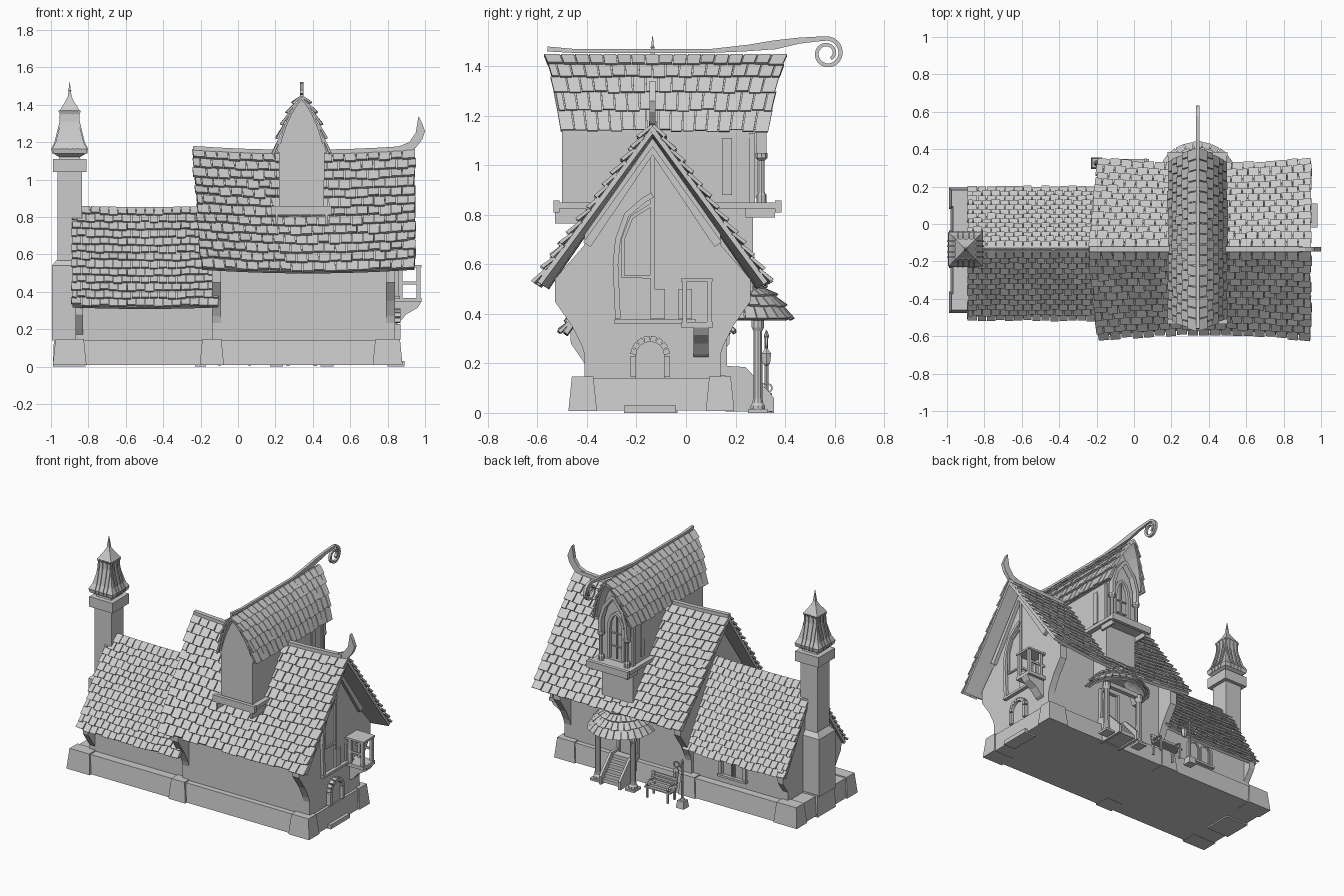
import bpy, bmesh, random
from math import sin, cos, pi, radians
from mathutils import Vector as V

if "Cube" in bpy.data.objects:
    bpy.data.objects.remove(bpy.data.objects["Cube"])
random.seed(4)
YC = -0.135          # ridge line of the long roofs
TX = 0.34            # centre of the cross tower

def finish(name, bm):
    bmesh.ops.recalc_face_normals(bm, faces=bm.faces)
    me = bpy.data.meshes.new(name)
    bm.to_mesh(me); bm.free()
    ob = bpy.data.objects.new(name, me)
    bpy.context.collection.objects.link(ob)
    return ob

def hexa(bm, bot, top):
    a = [bm.verts.new(p) for p in bot]; b = [bm.verts.new(p) for p in top]
    bm.faces.new(a); bm.faces.new(b)
    for i in range(4):
        j = (i + 1) % 4
        bm.faces.new((a[i], a[j], b[j], b[i]))

def block(name, x0, x1, y0, y1, z0, z1, i=0.0):
    """Box whose top is inset by i."""
    bm = bmesh.new()
    hexa(bm, [(x0, y0, z0), (x1, y0, z0), (x1, y1, z0), (x0, y1, z0)],
         [(x0+i, y0+i, z1), (x1-i, y0+i, z1), (x1-i, y1-i, z1), (x0+i, y1-i, z1)])
    return finish(name, bm)

def prism(name, poly, axis, c0, c1):
    """2D profile extruded along x (profile is y,z) or y (profile is x,z)."""
    f = (lambda a, b, c: (c, a, b)) if axis == 'x' else (lambda a, b, c: (a, c, b))
    bm = bmesh.new()
    A = [bm.verts.new(f(a, b, c0)) for a, b in poly]
    B = [bm.verts.new(f(a, b, c1)) for a, b in poly]
    bm.faces.new(A); bm.faces.new(B)
    for i in range(len(A)):
        j = (i + 1) % len(A)
        bm.faces.new((A[i], A[j], B[j], B[i]))
    return finish(name, bm)

def ribbon(name, pts, w, axis, c0, c1):
    """Flat band following a 2D path; w is a width or a list of widths."""
    n = len(pts); w = w if isinstance(w, list) else [w] * n
    L, R = [], []
    for i in range(n):
        p = V(pts[i]); t = (V(pts[min(i+1, n-1)]) - V(pts[max(i-1, 0)])).normalized()
        m = V((-t.y, t.x)) * w[i] / 2
        L.append(tuple(p + m)); R.append(tuple(p - m))
    return prism(name, L + R[::-1], axis, c0, c1)

def lathe(name, prof, n, x, y, rot=0.0):
    bm = bmesh.new(); k = 2 ** .5 if n == 4 else 1
    rings = [[bm.verts.new((x + k*r*cos(rot + 2*pi*i/n), y + k*r*sin(rot + 2*pi*i/n), z))
              for i in range(n)] for r, z in prof]
    bm.faces.new(rings[0]); bm.faces.new(rings[-1])
    for a, b in zip(rings, rings[1:]):
        for i in range(n):
            bm.faces.new((a[i], a[(i+1) % n], b[(i+1) % n], b[i]))
    return finish(name, bm)

def tiled(name, S, rows, cols, t=0.016, deck=0.02, jit=0.12):
    """Overlapping tiles plus a deck on the surface S(u along, v down)."""
    def P(u, v, h):
        n = (S(u+.01, v) - S(u-.01, v)).cross(S(u, v+.01) - S(u, v-.01)).normalized()
        return S(u, v) + (n if n.z > 0 else -n) * h
    bm = bmesh.new()
    for i in range(rows):
        for j in range(12):
            q = [(j/12, i/rows), ((j+1)/12, i/rows), ((j+1)/12, (i+1)/rows), (j/12, (i+1)/rows)]
            hexa(bm, [P(u, v, -deck) for u, v in q], [P(u, v, 0) for u, v in q])
        off = .5 * (i % 2)
        for j in range(cols + 1):
            u0, u1 = max(0, (j-off)/cols), min(1, (j+1-off)/cols)
            if u1 - u0 < .01: continue
            g = .045 / cols
            u0 += g if u0 > 0 else -random.uniform(0, .2)/cols
            u1 -= g if u1 < 1 else -random.uniform(0, .2)/cols
            v0, v1 = i/rows, (i + 1.1 + random.uniform(-jit, jit))/rows
            h = t * random.uniform(.7, 1.15)
            hexa(bm, [P(u0, v0, -.004), P(u1, v0, -.004), P(u1, v1, h-.004), P(u0, v1, h-.004)],
                 [P(u0, v0, t*.5), P(u1, v0, t*.5), P(u1, v1, h+t*.7), P(u0, v1, h+t*.7)])
    return finish(name, bm)

def lerp(a, b, t): return a + (b - a) * t
def arch(cx, w, z0, zs, h, n=10):
    return [(cx-w, z0)] + [(cx - w*cos(pi*i/n), zs + h*sin(pi*i/n)) for i in range(n+1)] + [(cx+w, z0)]
def pointed(cx, w, z0, zs, h):
    half = [(w, z0), (w, zs), (w*.9, zs+h*.4), (w*.55, zs+h*.78)]
    return [(cx-a, b) for a, b in half] + [(cx, zs+h)] + [(cx+a, b) for a, b in half[::-1]]
def mir(poly): return [(2*YC - a, b) for a, b in poly]

# Stone plinth with tapered piers
block("plinth", -.98, .87, -.46, .185, .01, .14, .012)
for x0, x1 in ((-.99, -.81), (-.205, -.075), (.72, .88)):
    block("plinth_pier", x0, x1, -.475, -.36, .008, .147, .014)
    block("plinth_pier", x0, x1, .08, .195, .008, .147, .014)

# House walls
prism("main_walls", [(-.41, .1), (.14, .1), (.14, .72), (YC, 1.11), (-.41, .72)], 'x', -.14, .84)
prism("wing_walls", [(-.39, .1), (.12, .1), (.12, .41), (YC, .81), (-.39, .45)], 'x', -.87, -.1)

# Eave brackets
big = [(-.40, .2), (-.42, .27), (-.46, .35), (-.53, .45), (-.53, .54), (-.40, .69)]
small = [(-.38, .16), (-.41, .2), (-.465, .28), (-.47, .36), (-.38, .46)]
for x in (.79, -.14):
    for p in (big, mir(big)): prism("eave_bracket", p, 'x', x, x + .05)
for p in (small, [(a - .02, b) for a, b in mir(small)]): prism("wing_bracket", p, 'x', -.87, -.83)

# Long roofs
for s in (-1, 1):
    def main(u, v, s=s):
        k = (2*u - 1) ** 2
        return V((lerp(-.24 + .05*v, .94, u), YC + s*(.435 + .03*k)*v, 1.14 + .02*k - .63*v))
    def wing(u, v, s=s):
        k = (2*u - 1) ** 2
        return V((lerp(-.885, -.11, u), YC + s*(.36 if s < 0 else .315)*v, .85 + .008*k - .53*v))
    tiled("main_roof", main, 13, 19)
    tiled("wing_roof", wing, 13, 16, .014)
ribbon("main_ridge", [(lerp(-.24, .9, i/8), 1.145 + .02*(i/4 - 1)**2) for i in range(9)], .03, 'y', YC-.015, YC+.015)
prism("ridge_horn", [(.68, 1.15), (.84, 1.17), (.915, 1.2), (.95, 1.25), (.965, 1.34), (.985, 1.3), (1.0, 1.26),
      (.985, 1.215), (.95, 1.17), (.9, 1.14)], 'y', YC-.012, YC+.012)

# Cross tower: lower bay, platform, walls
block("tower_bay", TX-.12, TX+.12, -.38, .27, .49, .83)
block("tower_platform", TX-.155, TX+.155, -.525, .375, .825, .85)
for y0, y1 in ((-.535, -.51), (.36, .385)): block("platform_edge", TX-.16, TX+.16, y0, y1, .81, .858)
for x in (TX-.14, TX+.125):
    block("platform_peg", x, x+.015, -.53, -.35, .765, .825)
    block("platform_peg", x, x+.015, .24, .36, .79, .825)
def bez(v): return ((2*v*(1-v)*.085 + v*v*.135), (1-v)**2*1.445 + 2*v*(1-v)*1.36 + v*v*1.145)
half = [(.12, .84), (.122, 1.12)] + [(bez(v)[0]*.97, bez(v)[1]-.012) for v in (.9, .75, .6, .45, .3, .15)]
prism("tower_walls", [(TX+a, b) for a, b in half] + [(TX, 1.435)] + [(TX-a, b) for a, b in half[::-1]], 'y', -.5, .27)
for s in (-1, 1):
    def troof(u, v, s=s):
        a, z = bez(v)
        return V((TX + s*a, lerp(lerp(-.565, -.5, v), lerp(.405, .325, v), u), z))
    tiled("tower_roof", troof, 5, 17, .014, .012, .06)
    # corner columns and side windows
    x = TX + s*.1
    lathe("tower_column", [(.02, .85), (.02, .88), (.013, .89), (.013, 1.02), (.024, 1.03), (.024, 1.05)], 8, x, .305)
    ribbon("tower_brace", [(x, 1.04), (TX+s*.1, 1.13), (TX+s*.07, 1.23), (TX, 1.32)], .022, 'y', .285, .325)
    xs = TX + s*.12
    block("side_window_frame", xs-.006, xs+.008, .145, .185, .88, 1.11)
    block("corner_timber", xs-.008, xs+.008, .255, .278, .85, 1.13)
ribbon("tower_window_frame", pointed(TX, .055, .87, 1.08, .11), .02, 'y', .265, .29)
for z in (.95, 1.04): block("window_bar", TX-.05, TX+.05, .268, .278, z, z+.008)
block("window_mullion", TX-.005, TX+.005, .268, .28, .87, 1.17)

# Ridge beam ending in a curl
pts = [(-.56, 1.47), (-.45, 1.462), (.1, 1.462), (.25, 1.474), (.36, 1.487), (.46, 1.504)]
wid = [.02, .016, .016, .026, .036, .024]
for i in range(27):
    a = radians(105 - i*20); r = .062 - .0014*i
    pts.append((.57 + r*cos(a), 1.452 + r*sin(a))); wid.append(.018 - .0002*i)
ribbon("ridge_curl", pts, wid, 'x', TX-.009, TX+.009)

# Chimney and its lantern cap
CX = -.9
block("chimney_foot", -.99, -.815, -.235, -.035, 0, .15, .006)
block("chimney_base", -.995, -.84, -.225, -.045, .14, .54)
block("chimney_shoulder", -.995, -.84, -.225, -.045, .54, .575, .03)
block("chimney_shaft", -.965, -.835, -.2, -.07, .5, 1.04)
block("chimney_collar", -.99, -.81, -.225, -.045, 1.04, 1.11)
sh = [(.055, 1.12), (.088, 1.14), (.093, 1.165), (.075, 1.2), (.06, 1.26), (.048, 1.31), (.047, 1.35), (.055, 1.37)]
lathe("chimney_lantern", [(.06, 1.1)] + sh + [(.05, 1.375), (.022, 1.42), (.01, 1.445), (.006, 1.48), (.001, 1.522)], 4, CX, YC, pi/4)
lathe("spire_bead", [(.003, 1.468), (.009, 1.476), (.003, 1.484)], 8, CX, YC)
for s in (-1, 1):
    for k in (-.9, -.35, .35, .9):
        for ax, c, d in (('x', YC, CX), ('y', CX, YC)):
            ribbon("lantern_rib", [(c + s*r, z) for r, z in sh[1:]], .012, ax, d+k*.048-.004, d+k*.048+.004)

# Right gable: frame, tall arch, sill, windows, arched door
ribbon("gable_frame", [(-.40, .68), (YC, 1.06), (.13, .68)], .035, 'x', .83, .865)
ribbon("gable_arch", [(-.275, .38), (-.285, .6), (-.275, .7), (-.24, .8), (-.17, .86), (YC, .88)], .022, 'x', .83, .86)
ribbon("gable_arch_inner", [(YC-.005, .55), (-.255, .55), (-.255, .7), (-.22, .79), (YC-.005, .84)], .014, 'x', .83, .85)
block("gable_sill", .83, .865, -.29, .04, .362, .378)
block("gable_post", .83, .85, YC-.008, YC+.008, .38, 1.05)
for y in (-.14, -.03):
    prism("window_pane", [(y, .38), (y+.055, .38), (y+.055, .5), (y, .5)], 'x', .83, .852)
da = arch(-.145, .068, .14, .235, .065, 8)
for a, b in zip(da, da[1:]):
    m = [tuple(V(a).lerp(V(b), t)) for t in (.06, .94)]
    ribbon("door_stone", m, .024, 'x', .83, .87)
prism("gable_door", arch(-.145, .06, .14, .235, .058), 'x', .83, .85)
block("gable_doorstep", .8, .89, -.25, -.04, 0, .03)

# Small corner balcony
block("balcony_floor", .83, .98, -.02, .11, .345, .368)
block("balcony_roof_rail", .83, .98, -.02, .11, .53, .543)
for x in (.86, .955):
    for y in (-.015, .085): block("balcony_post", x, x+.02, y, y+.02, .36, .535)
for y in (-.012, .095): block("balcony_side_rail", .84, .97, y, y+.008, .44, .455)
prism("balcony_bracket", [(.83, .22), (.86, .235), (.9, .28), (.96, .315), (.98, .346), (.83, .346)], 'y', .03, .09)

# Back porch: round tiled canopy, posts, steps, door
def canopy(u, v):
    a = radians(lerp(-15, 195, u))
    r = .05 + .19*v - .04*v*v
    return V((TX + r*cos(a), .22 + r*sin(a), .52 - .06*v - .08*v*v))
tiled("porch_canopy", canopy, 4, 16, .012, .014, .06)
lathe("canopy_cap", [(.058, .5), (.06, .53), (.04, .54)], 12, TX, .22)
ribbon("porch_beam", arch(TX, .14, .355, .37, .001, 2), .03, 'y', .275, .305)
for x in (TX-.135, TX+.135):
    lathe("porch_post", [(.03, .012), (.03, .03), (.023, .04), (.02, .06), (.018, .33), (.026, .345), (.026, .375)], 10, x, .29)
    block("porch_pad", x-.035, x+.035, .25, .33, 0, .015)
for i in range(6):
    block("step", TX-.065, TX+.065, .17, .225+.022*i, .145-.026*i, .17-.026*i)
for x in (TX-.082, TX+.065):
    prism("stair_side", [(.16, .005), (.355, .005), (.355, .06), (.34, .08), (.24, .185), (.16, .19)], 'x', x, x+.017)
block("porch_door", TX-.06, TX+.06, .13, .152, .15, .4)
ribbon("porch_door_frame", [(TX-.07, .15), (TX-.07, .41), (TX+.07, .41), (TX+.07, .15)], .02, 'y', .13, .165)

# Double arched window on the back of the wing
ribbon("wing_window_frame", arch(-.45, .095, .2, .29, .075), .018, 'y', .11, .135)
for x in (-.495, -.405): ribbon("wing_window_leaf", arch(x, .036, .2, .29, .045, 8), .01, 'y', .11, .128)
block("wing_window_sill", -.56, -.34, .11, .145, .185, .2)

# Garden bench
for i in range(3): block("bench_seat_slat", -.12, .08, .275+.026*i, .295+.026*i, .072, .08)
for i in range(3): block("bench_back_slat", -.12, .08, .265-.004*i, .273-.004*i, .09+.024*i, .107+.024*i)
for x in (-.105, .055):
    for y in (.262, .335): block("bench_leg", x, x+.012, y, y+.012, .004, .074)
    block("bench_back_post", x, x+.012, .256, .266, .07, .158)
    ribbon("bench_arm", [(.262, .115), (.32, .118)] + [(.33+.017*cos(radians(90-25*i)), .1+.017*sin(radians(90-25*i)))
           for i in range(11)], .007, 'x', x, x+.012)

# Lamp post with curled arm and hanging lantern
LX, LY = -.2, .325
block("lamp_base", LX-.03, LX+.03, LY-.03, LY+.03, 0, .05, .006)
lathe("lamp_post", [(.016, .05), (.008, .07), (.007, .3), (.011, .31), (.002, .335)], 8, LX, LY)
ribbon("lamp_arm", [(LX, .26), (LX+.03, .3)] + [(LX+.045+.02*cos(radians(120-30*i)), .285+.02*sin(radians(120-30*i)))
       for i in range(11)], .007, 'y', LY-.004, LY+.004)
lathe("lamp_lantern", [(.008, .19), (.017, .2), (.022, .24), (.004, .262)], 6, LX+.05, LY)
